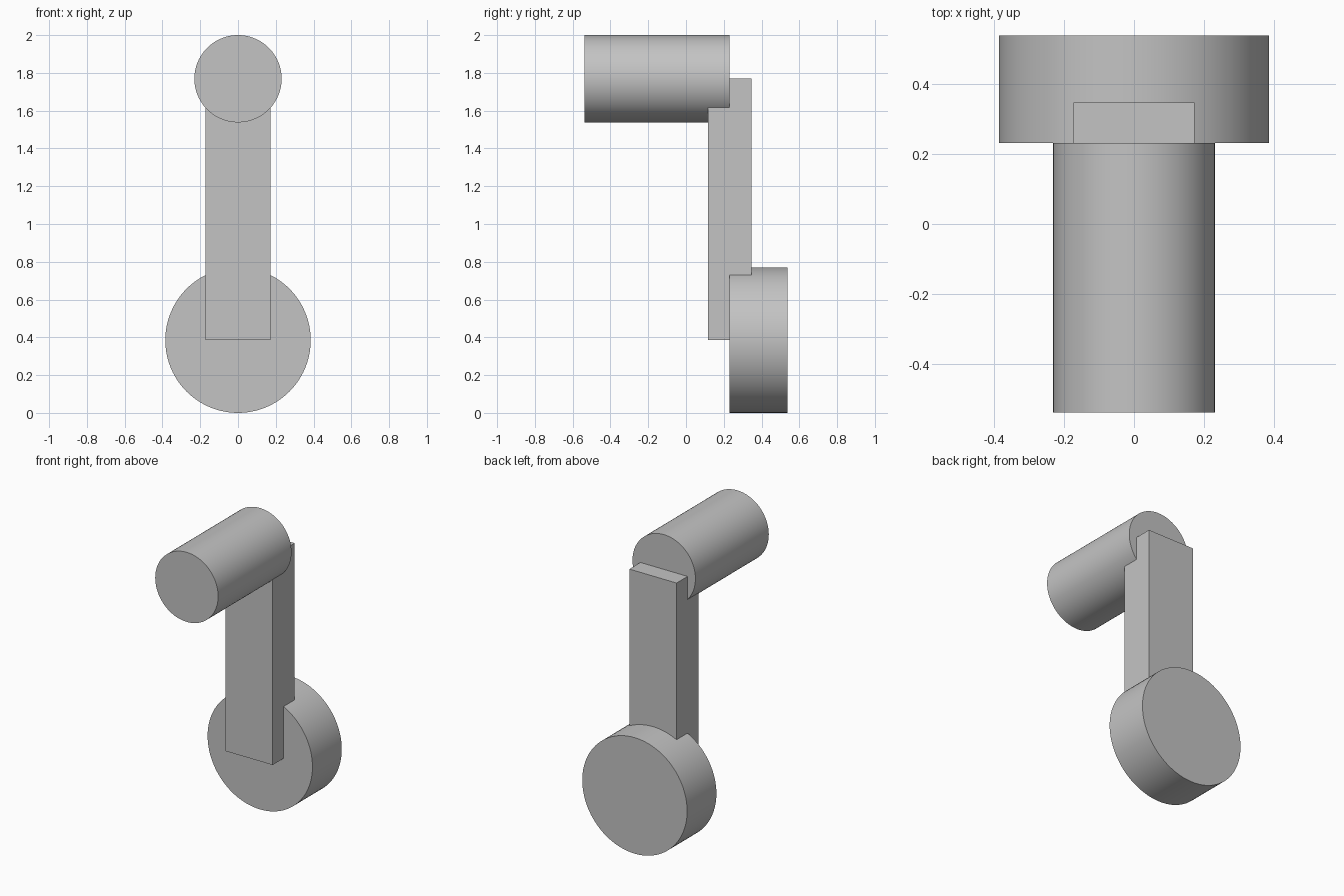
import bpy
import math

cube = bpy.data.objects.get("Cube")
if cube:
    bpy.data.objects.remove(cube, do_unlink=True)

grey = bpy.data.materials.new("plain grey")
grey.use_nodes = True
colour = (0.55, 0.55, 0.55, 1)
grey.diffuse_color = colour
grey.node_tree.nodes["Principled BSDF"].inputs["Base Color"].default_value = colour


def finish(name):
    obj = bpy.context.object
    obj.name = name
    obj.data.materials.append(grey)
    return obj


def cylinder(name, radius, y0, y1, z):
    """Round part lying along the y axis."""
    bpy.ops.mesh.primitive_cylinder_add(
        vertices=96, radius=radius, depth=y1 - y0,
        location=(0, (y0 + y1) / 2, z), rotation=(math.pi / 2, 0, 0))
    finish(name)
    bpy.ops.object.transform_apply(location=False, rotation=True, scale=True)
    bpy.ops.object.shade_smooth_by_angle(angle=math.radians(30))


HUB_R, GRIP_R = 0.385, 0.231
HUB_Z, GRIP_Z = HUB_R, 2 - GRIP_R

# Round hub at the bottom and handle grip at the top
cylinder("hub_disc", HUB_R, 0.231, 0.538, HUB_Z)
cylinder("handle_grip", GRIP_R, -0.538, 0.231, GRIP_Z)

# Flat arm running from the hub centre to the grip centre
bpy.ops.mesh.primitive_cube_add(size=1, location=(0, 0.231, (HUB_Z + GRIP_Z) / 2))
arm = finish("crank_arm")
arm.scale = (0.346, 0.231, GRIP_Z - HUB_Z)
bpy.ops.object.transform_apply(location=False, rotation=False, scale=True)
